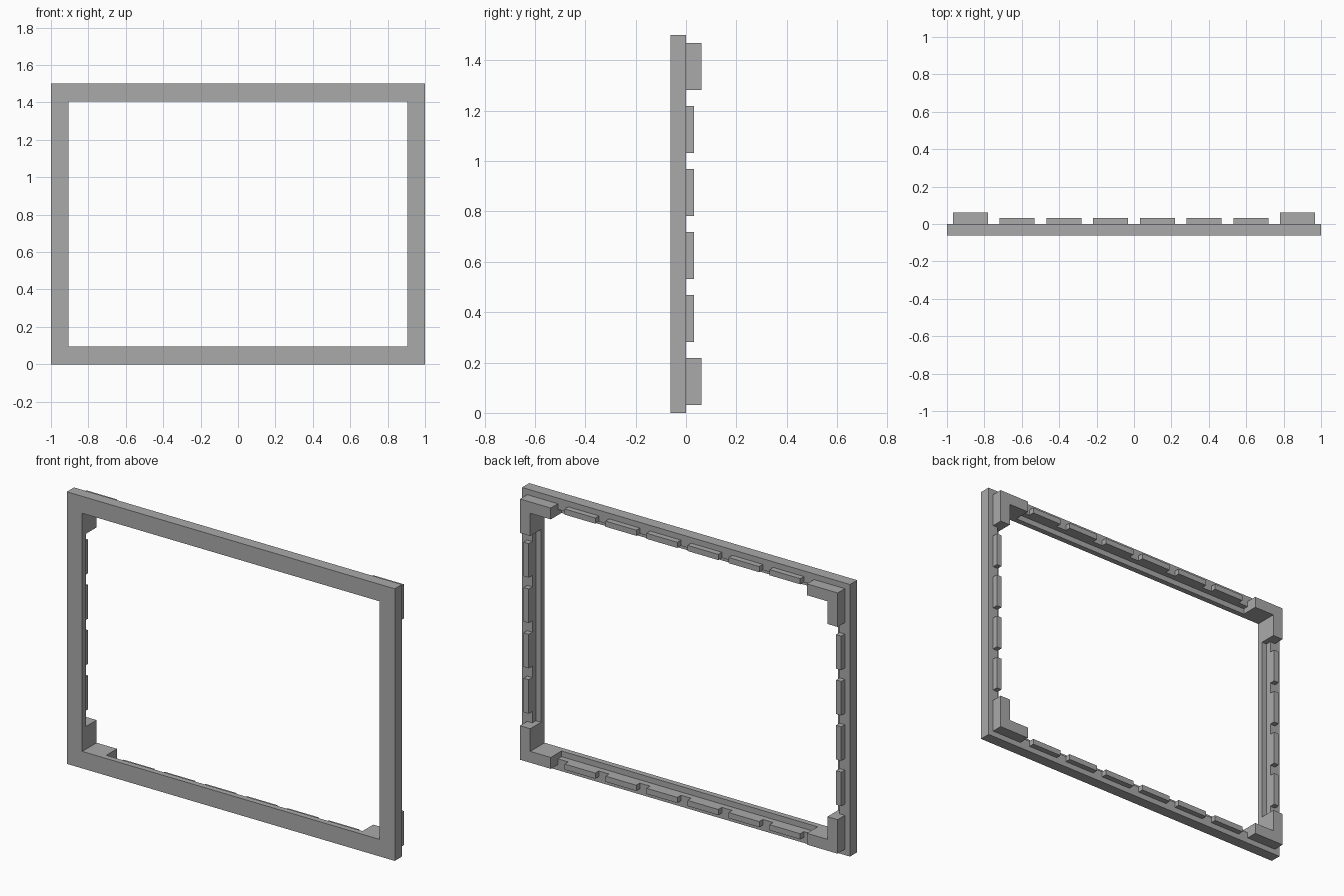
import bpy
import bmesh
from mathutils import Vector

if "Cube" in bpy.data.objects:
    bpy.data.objects.remove(bpy.data.objects["Cube"], do_unlink=True)

U = 1 / 32          # module that every dimension is a multiple of
W, H = 32, 48       # half width and full height in modules

grey = bpy.data.materials.new("grey")
grey.use_nodes = True
grey.diffuse_color = (0.4, 0.4, 0.4, 1)
grey.node_tree.nodes["Principled BSDF"].inputs["Base Color"].default_value = (0.4, 0.4, 0.4, 1)


def prism(name, outline, y0, y1):
    """Extrude an x-z outline from y0 to y1, all in modules."""
    bm = bmesh.new()
    face = bm.faces.new([bm.verts.new((x * U, y0 * U, z * U)) for x, z in outline])
    new = bmesh.ops.extrude_face_region(bm, geom=[face])["geom"]
    verts = [v for v in new if isinstance(v, bmesh.types.BMVert)]
    bmesh.ops.translate(bm, vec=Vector((0, (y1 - y0) * U, 0)), verts=verts)
    bmesh.ops.recalc_face_normals(bm, faces=bm.faces)
    mesh = bpy.data.meshes.new(name)
    bm.to_mesh(mesh)
    bm.free()
    mesh.materials.append(grey)
    obj = bpy.data.objects.new(name, mesh)
    bpy.context.collection.objects.link(obj)
    return obj


def box(name, x0, x1, z0, z1, y0, y1):
    return prism(name, [(x0, z0), (x1, z0), (x1, z1), (x0, z1)], y0, y1)


def cut(obj, cutter):
    cutter.hide_render = True
    mod = obj.modifiers.new("cut", "BOOLEAN")
    mod.operation = "DIFFERENCE"
    mod.solver = "EXACT"
    mod.object = cutter
    bpy.context.view_layer.objects.active = obj
    bpy.ops.object.modifier_apply(modifier=mod.name)
    bpy.data.objects.remove(cutter, do_unlink=True)


# Frame: a slab with an opening and rebates along the rear inner edges
frame = box("frame", -W, W, 0, H, -2, 0)
cut(frame, box("opening_cutter", -29, 29, 3, H - 3, -4, 4))
cut(frame, box("rail_rebate_cutter", -25, 25, 2, H - 2, -1, 4))
cut(frame, box("side_rebate_cutter", -30, 30, 7, H - 7, -1, 4))

# L-shaped corner blocks on the back
corner = [(31, 1), (31, 7), (29, 7), (29, 3), (25, 3), (25, 1)]
for side, sx in (("left", 1), ("right", -1)):
    for level, top in (("bottom", False), ("top", True)):
        outline = [(sx * x, H - z if top else z) for x, z in corner]
        prism(f"corner_block_{level}_{side}", outline, 0, 2)

# Rows of low tabs between the corners
for i in range(6):
    x = -23 + 8 * i
    box(f"bottom_tab_{i + 1}", x, x + 6, 1, 2, 0, 1)
    box(f"top_tab_{i + 1}", x, x + 6, H - 2, H - 1, 0, 1)
for i in range(4):
    z = 9 + 8 * i
    box(f"left_tab_{i + 1}", 30, 31, z, z + 6, 0, 1)
    box(f"right_tab_{i + 1}", -31, -30, z, z + 6, 0, 1)
